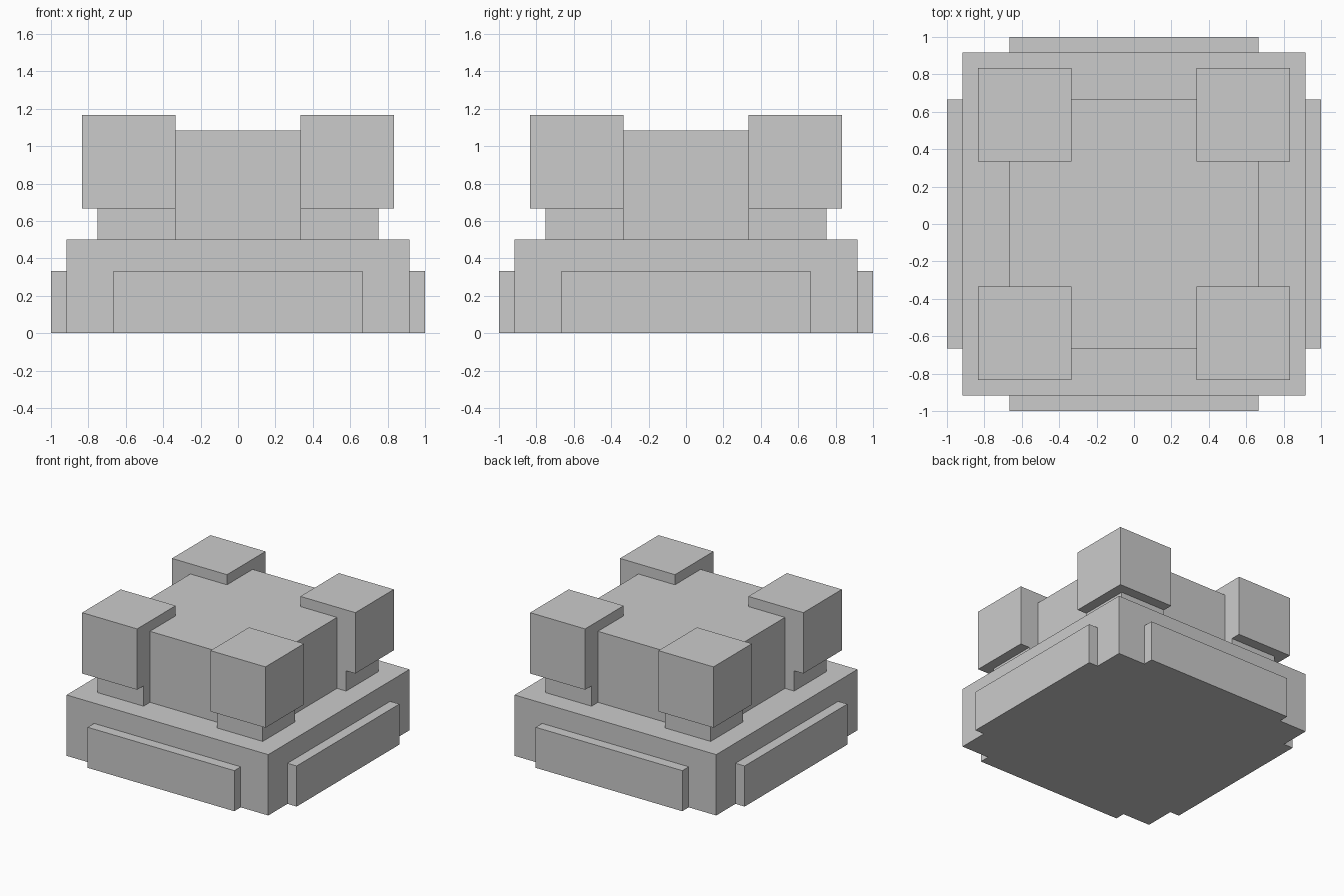
import bpy
import bmesh
from mathutils import Vector

if "Cube" in bpy.data.objects:
    bpy.data.objects.remove(bpy.data.objects["Cube"])

U = 1 / 12  # the model sits on a grid of twelfths


def box(name, x, y, z):
    """Add a box from (min, max) ranges given in grid units."""
    bm = bmesh.new()
    bmesh.ops.create_cube(bm, size=1)
    lo = Vector((min(x), min(y), min(z))) * U
    hi = Vector((max(x), max(y), max(z))) * U
    size, mid = hi - lo, (hi + lo) / 2
    for v in bm.verts:
        v.co = Vector([v.co[i] * size[i] + mid[i] for i in range(3)])
    mesh = bpy.data.meshes.new(name)
    bm.to_mesh(mesh)
    bm.free()
    obj = bpy.data.objects.new(name, mesh)
    bpy.context.collection.objects.link(obj)
    return obj


# Wide plinth and central block
box("base", (-11, 11), (-11, 11), (0, 6))
box("core", (-8, 8), (-8, 8), (6, 13))

# Thin raised panels on the four sides of the plinth
for s, fb, lr in ((-1, "front", "left"), (1, "back", "right")):
    box(fb + "_panel", (-8, 8), (11 * s, 12 * s), (0, 4))
    box(lr + "_panel", (11 * s, 12 * s), (-8, 8), (0, 4))

# Corner posts, each on a slightly smaller foot
for sy, fb in ((-1, "front"), (1, "back")):
    for sx, lr in ((-1, "left"), (1, "right")):
        corner = f"{fb}_{lr}_"
        box(corner + "foot", (4 * sx, 9 * sx), (4 * sy, 9 * sy), (6, 8))
        box(corner + "post", (4 * sx, 10 * sx), (4 * sy, 10 * sy), (8, 14))
